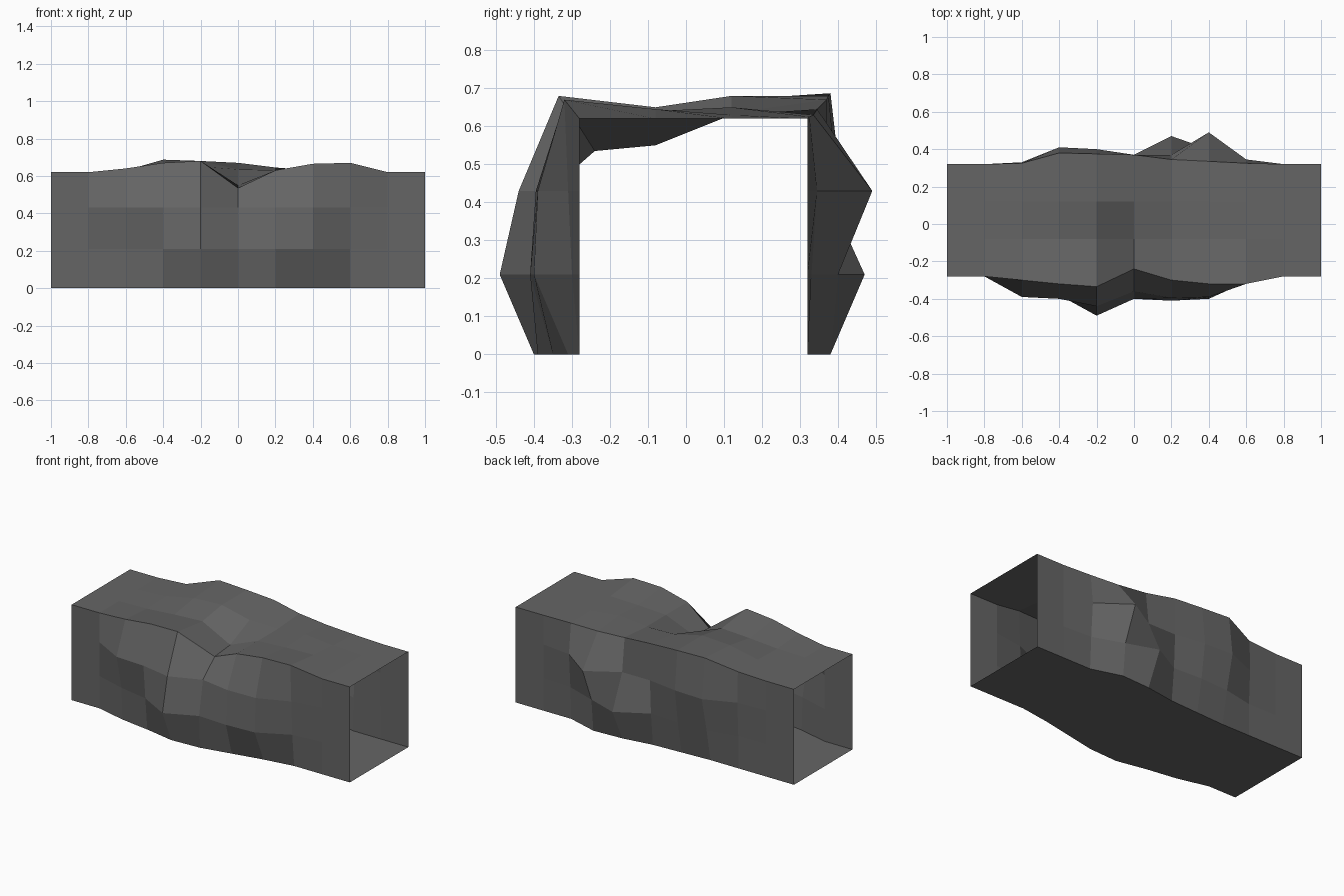
import bpy
import bmesh

if "Cube" in bpy.data.objects:
    bpy.data.objects.remove(bpy.data.objects["Cube"], do_unlink=True)

# One dark grey stone colour
stone = bpy.data.materials.new("dark_grey_stone")
stone.use_nodes = True
grey = (0.13, 0.13, 0.13, 1)
stone.diffuse_color = grey
stone.node_tree.nodes["Principled BSDF"].inputs["Base Color"].default_value = grey

FRONT, BACK, HEIGHT = -0.28, 0.32, 0.62
FLAT = [0] * 7


def long_row(y, z, push_y=FLAT, push_z=FLAT):
    """Line of points along the tunnel; the seven middle ones are pushed, in hundredths."""
    pad = [0, 0]
    ys = pad + push_y + pad
    zs = pad + push_z + pad
    return [(-1 + 0.2 * i, y + ys[i] / 100, z + zs[i] / 100) for i in range(len(ys))]


def sheet(name, rows):
    """Flat-shaded grid surface spanning consecutive rows of points."""
    bm = bmesh.new()
    grid = [[bm.verts.new(p) for p in row] for row in rows]
    for lower, upper in zip(grid, grid[1:]):
        for i in range(len(lower) - 1):
            bm.faces.new((lower[i], lower[i + 1], upper[i + 1], upper[i]))
    mesh = bpy.data.meshes.new(name)
    bm.to_mesh(mesh)
    bm.free()
    mesh.materials.append(stone)
    obj = bpy.data.objects.new(name, mesh)
    bpy.context.scene.collection.objects.link(obj)
    return obj


# Edges shared by neighbouring parts
front_base = long_row(FRONT, 0, [-5, -8, -12, -11, -7, -3, 0])
front_eave = long_row(FRONT, HEIGHT, [-2, -4, -5.5, 4, -2, -4, -4],
                      [2, 5, 6, -8.5, 1, 4.5, 5])
back_eave = long_row(BACK, HEIGHT, [0.5, 6, 5.5, 5, 2.5, 1.5, 0.5],
                     [1, 6.7, 6, 5, 2.5, 1, 0.5])
back_base = long_row(BACK, 0, [0, 0, 1, 2, 5, 6, 0])

# Front wall, bulging outwards
sheet("front_wall", [
    front_base,
    long_row(FRONT, 0.21, [-6, -10, -21, -12, -13, -12, -2]),
    long_row(FRONT, 0.43, [-11, -12, -16, -8, -11.5, -11, -3]),
    front_eave,
])

# Roof, with a dip at the middle of its front edge
sheet("roof", [
    front_eave,
    long_row(-0.08, HEIGHT, FLAT, [0.5, 2, 3, -7, 1, 2, 2.5]),
    long_row(0.12, HEIGHT, FLAT, [1, 5, 6, 1.5, 1, 3, 1]),
    back_eave,
])

# Back wall, with one large bulge
sheet("back_wall", [
    back_eave,
    long_row(BACK, 0.43, [1, 9, 8, 5, 5, 17, 2.5]),
    long_row(BACK, 0.21, [0, 4, 5, 4, 15, 8, 1]),
    back_base,
])

# Level floor
sheet("floor", [back_base, front_base])
